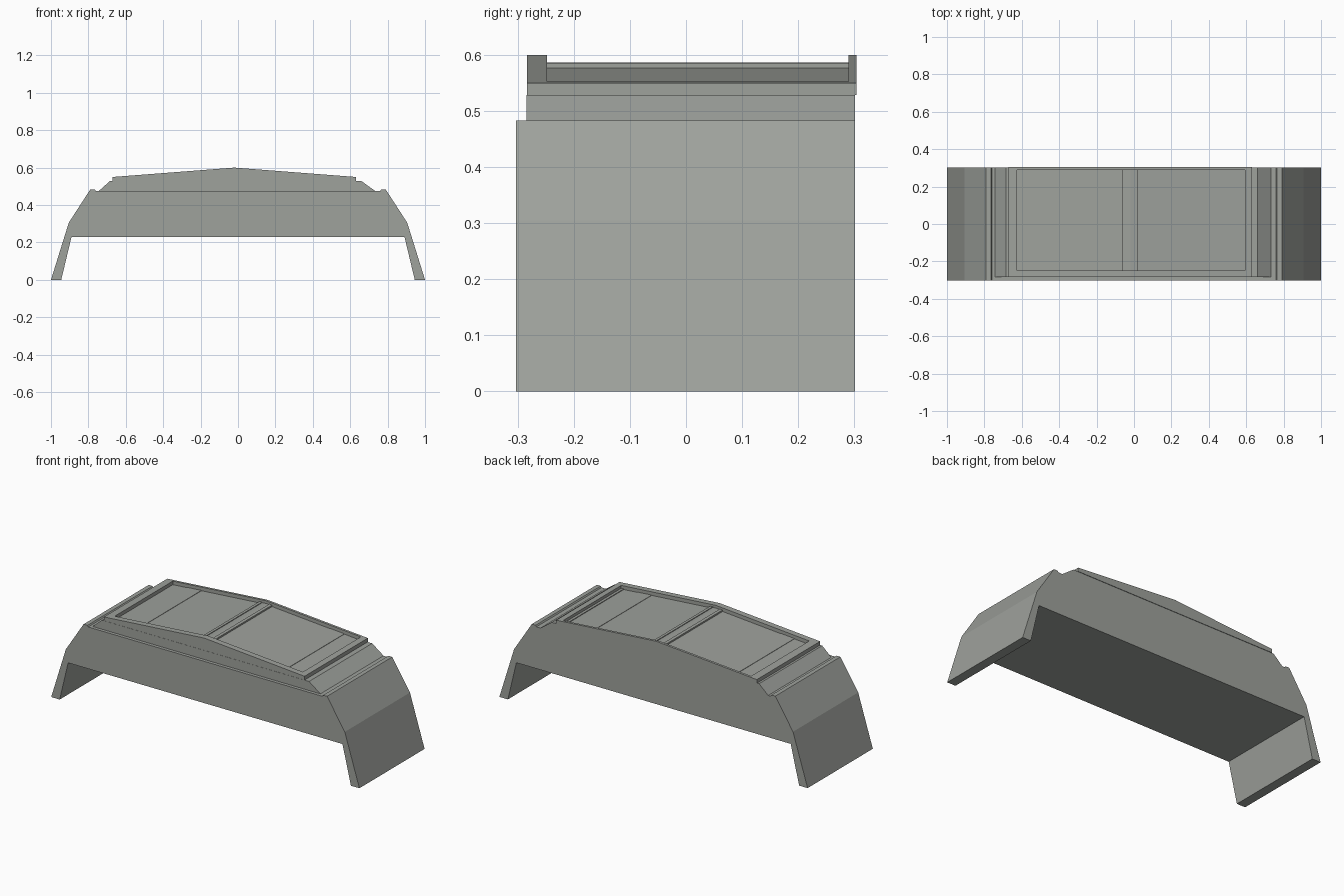
import bpy, bmesh

if "Cube" in bpy.data.objects:
    bpy.data.objects.remove(bpy.data.objects["Cube"])

grey = bpy.data.materials.new("warm grey")
grey.diffuse_color = (0.345, 0.36, 0.335, 1)
grey.use_nodes = True
grey.node_tree.nodes["Principled BSDF"].inputs["Base Color"].default_value = grey.diffuse_color


def extrude(name, profile, y0, y1):
    """Extrude an x-z profile along y."""
    bm = bmesh.new()
    face = bm.faces.new([bm.verts.new((x, y0, z)) for x, z in profile])
    ext = bmesh.ops.extrude_face_region(bm, geom=[face])
    for v in ext["geom"]:
        if isinstance(v, bmesh.types.BMVert):
            v.co.y = y1
    bmesh.ops.recalc_face_normals(bm, faces=bm.faces[:])
    me = bpy.data.meshes.new(name)
    bm.to_mesh(me)
    bm.free()
    me.materials.append(grey)
    ob = bpy.data.objects.new(name, me)
    bpy.context.collection.objects.link(ob)
    return ob


L, R, PEAK = -0.672, 0.63, -0.02     # roof ends and ridge


def roof(x):
    """Height of the ridged roof line."""
    return 0.6 - 0.05 * abs(x - PEAK) / 0.65


def strip(name, x0, x1, drop, y0, y1, bottom=0.528):
    """Slab that follows the roof line, lowered by drop."""
    xs = [x0] + ([PEAK] if x0 < PEAK < x1 else []) + [x1]
    top = [(x, roof(x) - drop) for x in xs]
    return extrude(name, [(x0, bottom)] + top + [(x1, bottom)], y0, y1)


# main body with splayed legs
half = [(0.76, 0.475), (0.765, 0.483), (0.79, 0.483), (0.905, 0.305),
        (1.0, 0.0), (0.945, 0.0), (0.89, 0.23)]
extrude("body_and_legs", half + [(-x, z) for x, z in reversed(half)], -0.303, 0.301)

# sloped plinth under the roof
extrude("roof_plinth", [(-0.745, 0.474), (-0.685, 0.528), (0.66, 0.528), (0.735, 0.474)],
        -0.284, 0.301)

# raised frame around the roof
strip("front_rail", L, R, 0, -0.283, -0.248)
strip("back_rail", L, R, 0, 0.29, 0.304)
strip("left_end_bar", L, -0.626, 0, -0.248, 0.29)
strip("right_end_bar", 0.594, R, 0, -0.248, 0.29)

# sunken roof panels with shallow steps between them
edges = [-0.626, -0.53, -0.44, -0.064, 0.016, 0.396, 0.487, 0.577, 0.594]
drops = [0.021, 0.019, 0.021, 0.016, 0.021, 0.019, 0.021, 0.017]
for i, d in enumerate(drops):
    # the wider fourth strip is the raised centre beam
    name = "centre_beam" if i == 3 else "roof_panel"
    strip(name, edges[i], edges[i + 1], d, -0.248, 0.29)

# grooved lips on the centre beam
for x in (-0.064, 0.0):
    strip("beam_lip", x, x + 0.018, 0.012, -0.248, 0.29)
